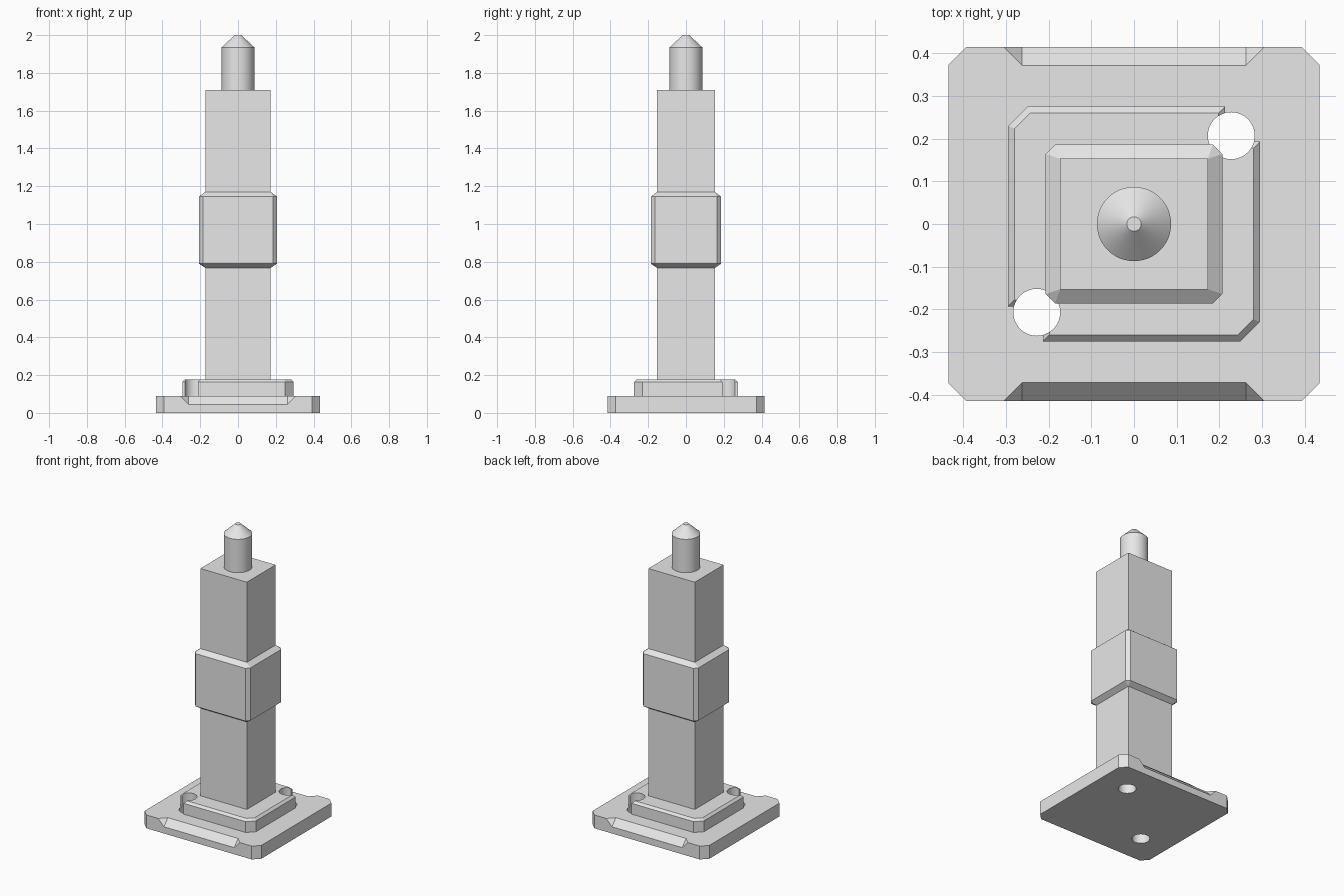
import bpy, bmesh, math
from mathutils import Matrix, Vector

if "Cube" in bpy.data.objects:
    bpy.data.objects.remove(bpy.data.objects["Cube"])

grey = bpy.data.materials.new("light_grey")
grey.diffuse_color = (0.8, 0.8, 0.8, 1)
grey.use_nodes = True
grey.node_tree.nodes["Principled BSDF"].inputs["Base Color"].default_value = grey.diffuse_color


def make(name, bm):
    bmesh.ops.recalc_face_normals(bm, faces=bm.faces[:])
    me = bpy.data.meshes.new(name)
    bm.to_mesh(me)
    bm.free()
    me.materials.append(grey)
    ob = bpy.data.objects.new(name, me)
    bpy.context.collection.objects.link(ob)
    return ob


def prism(name, outline, z0, z1, rim=0):
    """Extrude an outline, optionally chamfering its top rim."""
    bm = bmesh.new()
    face = bm.faces.new([bm.verts.new((x, y, z0)) for x, y in outline])
    new = bmesh.ops.extrude_face_region(bm, geom=[face])["geom"]
    bmesh.ops.translate(bm, vec=(0, 0, z1 - z0),
                        verts=[v for v in new if isinstance(v, bmesh.types.BMVert)])
    if rim:
        top = [e for e in bm.edges if all(v.co.z > z1 - 1e-5 for v in e.verts)]
        bmesh.ops.bevel(bm, geom=top, offset=rim, offset_type='OFFSET',
                        segments=1, affect='EDGES')
    return make(name, bm)


def hull(name, points):
    bm = bmesh.new()
    for p in points:
        bm.verts.new(p)
    bmesh.ops.convex_hull(bm, input=bm.verts[:])
    bmesh.ops.dissolve_limit(bm, angle_limit=0.01, verts=bm.verts[:], edges=bm.edges[:])
    return make(name, bm)


def octagon(x, y, c):
    return [(x, y - c), (x - c, y), (c - x, y), (-x, y - c),
            (-x, c - y), (c - x, -y), (x - c, -y), (x, c - y)]


def cut(target, cutter):
    mod = target.modifiers.new("cut", 'BOOLEAN')
    mod.operation = 'DIFFERENCE'
    mod.solver = 'EXACT'
    mod.object = cutter
    bpy.context.view_layer.objects.active = target
    bpy.ops.object.modifier_apply(modifier=mod.name)


def smooth(ob):
    bpy.ops.object.select_all(action='DESELECT')
    ob.select_set(True)
    bpy.context.view_layer.objects.active = ob
    bpy.ops.object.shade_smooth_by_angle(angle=math.radians(30))


# Base plate with clipped corners
base = prism("base_plate", octagon(0.435, 0.415, 0.042), 0, 0.09)

# Plinth: two clipped corners and two square notches beside the holes
X, Y, C, N = 0.295, 0.275, 0.045, 0.082
half = [(X, Y - N), (X - N, Y - N), (X - N, Y), (C - X, Y), (-X, Y - C)]
plinth = prism("plinth", half + [(-x, -y) for x, y in half], 0.09, 0.178, 0.015)

# Stopped chamfers on the front and back edges of the base
for s in (-1, 1):
    pts = [(sx * x, s * y, z) for sx in (-1, 1) for x, y, z in
           ((0.262, 0.36, 0.1026), (0.262, 0.45, 0.0084), (0.352, 0.45, 0.1026))]
    wedge = hull("edge_cutter", pts)
    cut(base, wedge)
    bpy.data.objects.remove(wedge)

# Bolt holes on opposite corners
for s in (-1, 1):
    bm = bmesh.new()
    bmesh.ops.create_cone(bm, cap_ends=True, segments=48, radius1=0.055, radius2=0.055,
                          depth=0.6, matrix=Matrix.Translation((s * 0.228, s * 0.207, 0)))
    drill = make("hole_cutter", bm)
    cut(base, drill)
    cut(plinth, drill)
    bpy.data.objects.remove(drill)
smooth(base)
smooth(plinth)

# Square column
CX, CY = 0.173, 0.153
rect = [(CX, CY), (-CX, CY), (-CX, -CY), (CX, -CY)]
prism("column", rect, 0.178, 1.71)

# Collar: clipped block tapering to the column above and below
hull("collar", [(x, y, z) for z in (0.768, 1.17) for x, y in rect]
     + [(x, y, z) for z in (0.79, 1.145) for x, y in octagon(0.207, 0.186, 0.022)])

# Round pin with a blunt conical tip
bm = bmesh.new()
prev = None
for r, z in ((0.087, 1.71), (0.087, 1.935), (0.017, 2.0)):
    ring = [bm.verts.new((r * math.cos(i * math.tau / 48), r * math.sin(i * math.tau / 48), z))
            for i in range(48)]
    if prev:
        for i in range(48):
            j = (i + 1) % 48
            bm.faces.new((prev[i], prev[j], ring[j], ring[i]))
    else:
        bm.faces.new(ring[::-1])
    prev = ring
bm.faces.new(prev)
smooth(make("top_pin", bm))
